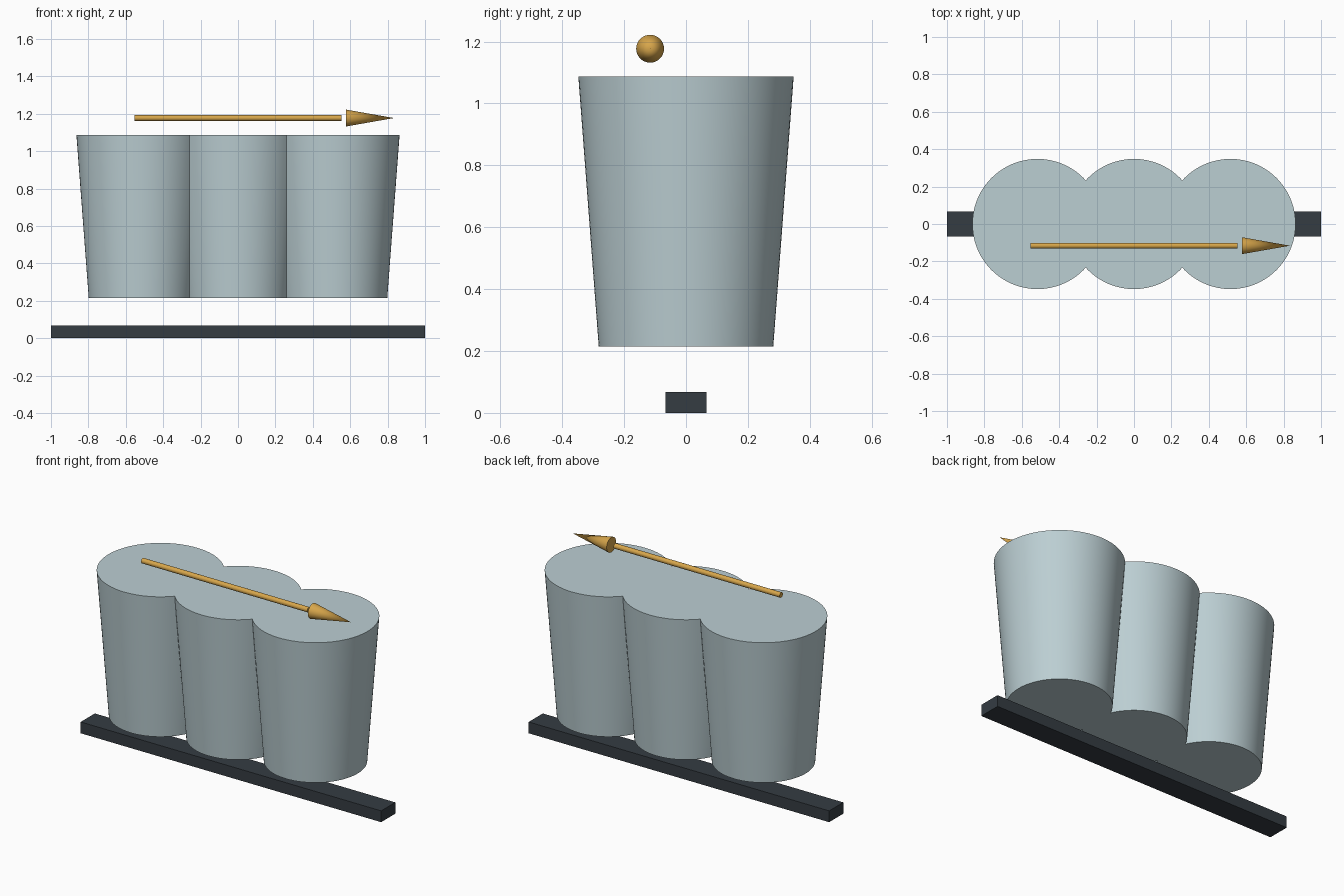
import bpy
import math

cube = bpy.data.objects.get("Cube")
if cube:
    bpy.data.objects.remove(cube, do_unlink=True)


def material(name, colour):
    m = bpy.data.materials.new(name)
    m.use_nodes = True
    m.diffuse_color = (*colour, 1)
    m.node_tree.nodes["Principled BSDF"].inputs["Base Color"].default_value = (*colour, 1)
    return m


pale_blue = material("pale_blue_grey", (0.50, 0.62, 0.65))
charcoal = material("charcoal", (0.035, 0.045, 0.055))
gold = material("gold", (0.68, 0.38, 0.07))


def finish(name, mat):
    ob = bpy.context.object
    ob.name = name
    ob.data.materials.append(mat)
    bpy.ops.object.shade_smooth_by_angle(angle=math.radians(30))
    return ob


def frustum(name, mat, r1, r2, length, centre, along_x=False, sides=32):
    turn = (0, math.pi / 2, 0) if along_x else (0, 0, 0)
    bpy.ops.mesh.primitive_cone_add(vertices=sides, radius1=r1, radius2=r2, depth=length,
                                    location=centre, rotation=turn)
    return finish(name, mat)


# Three tapered cups fused into one body
bottom, top, spacing = 0.214, 1.087, 0.516
cups = [frustum("cup_body" if i == 0 else "cup_side", pale_blue, 0.282, 0.348, top - bottom,
                (i * spacing, 0, (top + bottom) / 2), sides=96) for i in (0, -1, 1)]
body = cups[0]
bpy.context.view_layer.objects.active = body
for side in cups[1:]:
    union = body.modifiers.new("fuse", "BOOLEAN")
    union.operation = "UNION"
    union.solver = "EXACT"
    union.object = side
    bpy.ops.object.modifier_apply(modifier=union.name)
    bpy.data.objects.remove(side, do_unlink=True)
body.select_set(True)
bpy.ops.object.shade_smooth_by_angle(angle=math.radians(25))
bpy.ops.object.select_all(action="DESELECT")

# Base rail
bpy.ops.mesh.primitive_cube_add(size=1, location=(0, 0, 0.034))
rail = bpy.context.object
rail.name = "base_rail"
rail.scale = (2, 0.134, 0.068)
rail.data.materials.append(charcoal)

# Direction arrow floating above the cups
arrow_y, arrow_z = -0.116, 1.177
frustum("arrow_shaft", gold, 0.0155, 0.0155, 1.106, (0, arrow_y, arrow_z), True)
frustum("arrow_head", gold, 0.045, 0, 0.256, (0.706, arrow_y, arrow_z), True)
